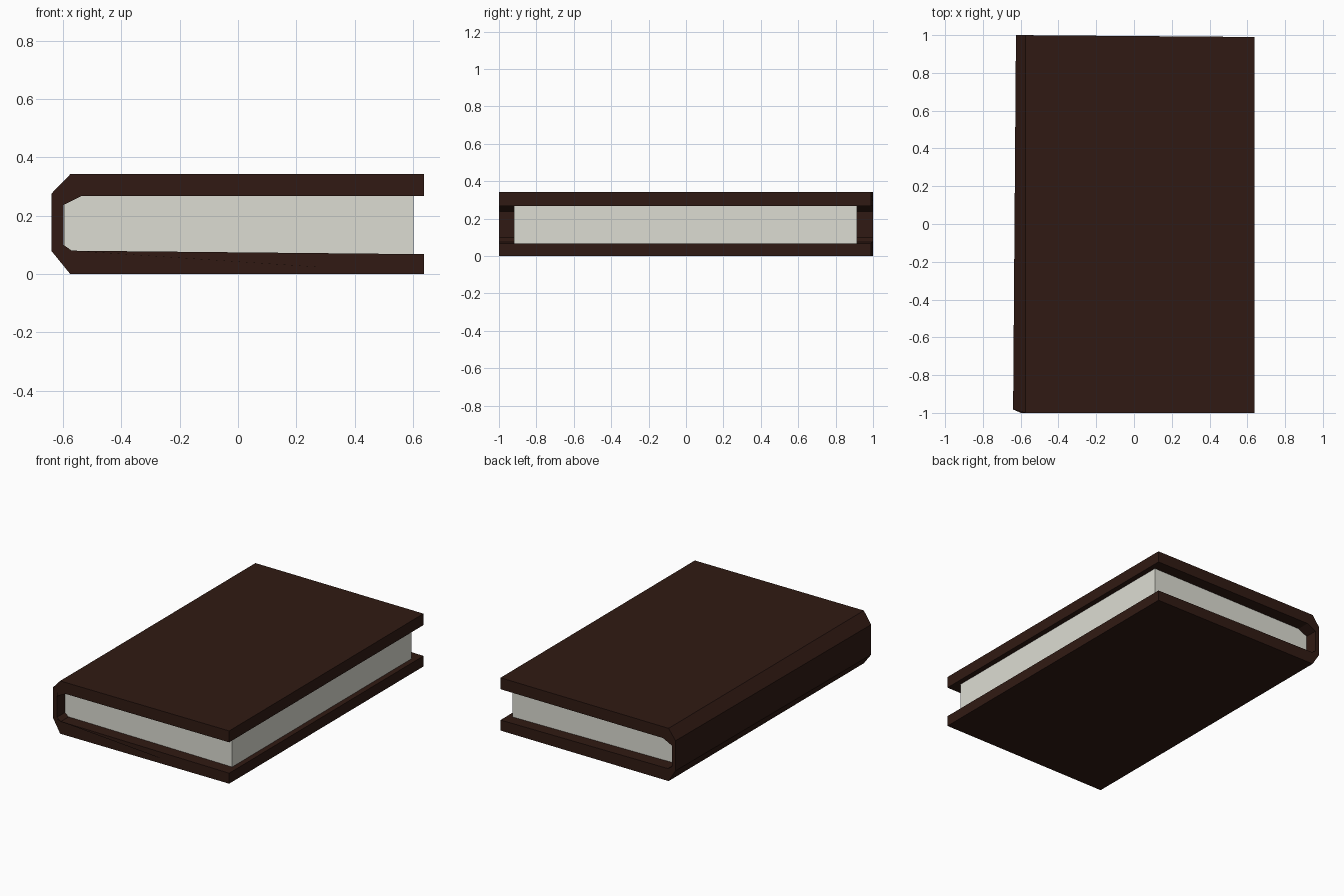
import bpy

if "Cube" in bpy.data.objects:
    bpy.data.objects.remove(bpy.data.objects["Cube"])


def material(name, rgb):
    m = bpy.data.materials.new(name)
    m.diffuse_color = (*rgb, 1)
    m.use_nodes = True
    m.node_tree.nodes["Principled BSDF"].inputs["Base Color"].default_value = m.diffuse_color
    return m


def prism(name, front, back, mat):
    """Solid joining two matching rings of (x, y, z) points."""
    n = len(front)
    faces = [tuple(range(n)), tuple(reversed(range(n, 2 * n)))]
    faces += [(i, i + n, (i + 1) % n + n, (i + 1) % n) for i in range(n)]
    mesh = bpy.data.meshes.new(name)
    mesh.from_pydata(front + back, [], faces)
    mesh.materials.append(mat)
    mesh.update()
    obj = bpy.data.objects.new(name, mesh)
    bpy.context.collection.objects.link(obj)
    return obj


leather = material("leather", (0.03, 0.0103, 0.0065))
paper = material("paper", (0.72, 0.72, 0.65))

# Cover: C-shaped section with chamfered spine, anticlockwise seen from the front
profile = [(-0.575, 0), (0.637, 0), (0.637, 0.068), (-0.57, 0.08),
           (-0.598, 0.10), (-0.598, 0.237), (-0.535, 0.268), (0.637, 0.268),
           (0.637, 0.342), (-0.575, 0.342), (-0.64, 0.275), (-0.64, 0.08)]
# Slightly hand-cut ends: the spine tapers and the back edge runs askew
front = [(x, -0.982 if x < -0.62 else -1.0, z) for x, z in profile]
back = [(x + (0.015 if x < -0.62 else 0), 0.995 - 0.005 * x / 0.637 if x > -0.62 else 1.0, z)
        for x, z in profile]
prism("cover", front, back, leather)

# Page block, held between the boards
block = [(-0.597, 0.075), (0.602, 0.06), (0.602, 0.272), (-0.597, 0.272)]
prism("pages", [(x, -0.92, z) for x, z in block], [(x, 0.915, z) for x, z in block], paper)
